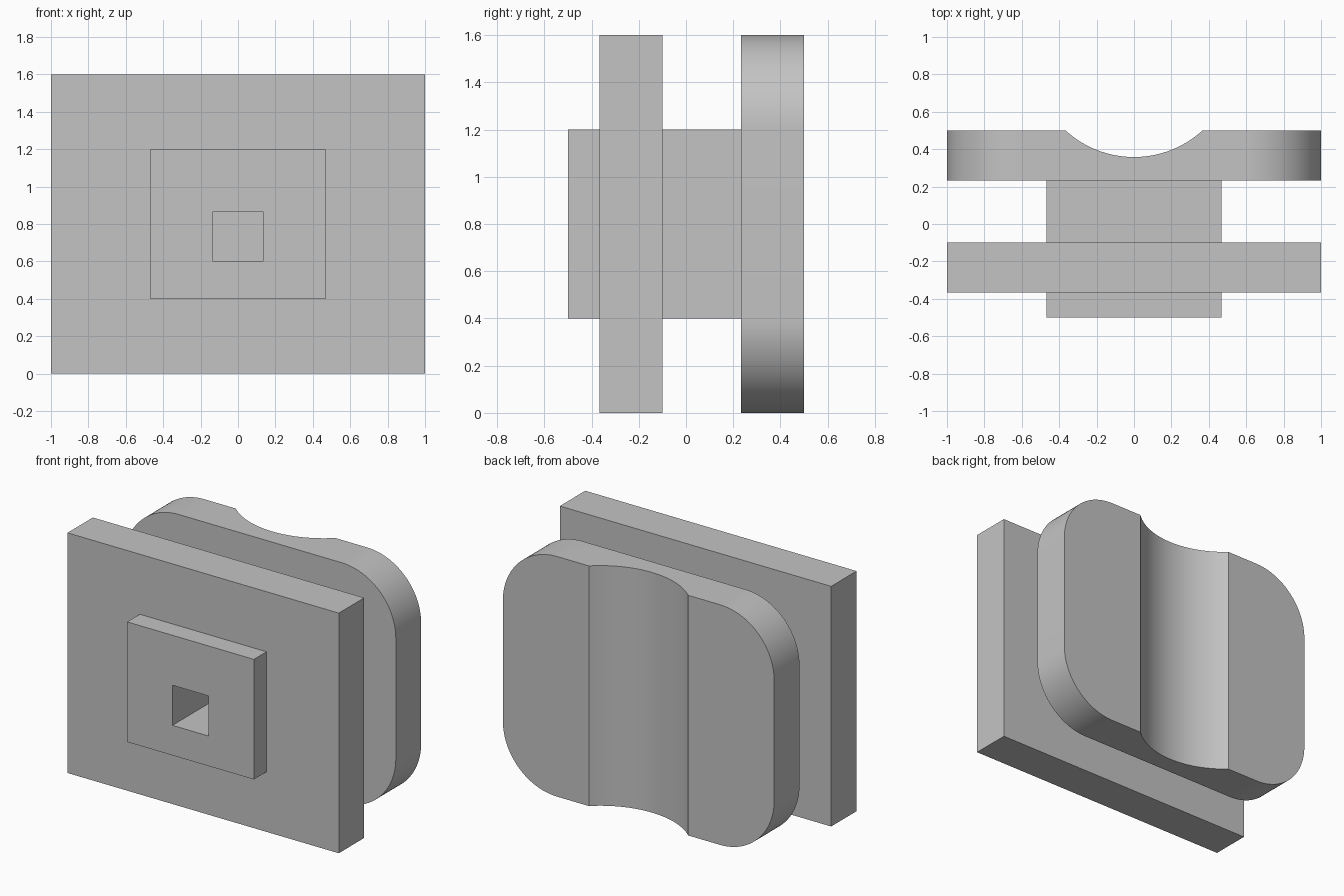
import bpy
import bmesh
import math
from mathutils import Matrix, Vector

cube = bpy.data.objects.get("Cube")
if cube:
    bpy.data.objects.remove(cube, do_unlink=True)

grey = bpy.data.materials.new("light_grey")
grey.use_nodes = True
COLOUR = (0.55, 0.55, 0.55, 1.0)
grey.diffuse_color = COLOUR
grey.node_tree.nodes["Principled BSDF"].inputs["Base Color"].default_value = COLOUR

# Depth stations along y and shared heights
FRONT, PLATE_FRONT, PLATE_BACK, PAD_FRONT, BACK = -0.5, -0.367, -0.1, 0.233, 0.5
HEIGHT = 1.6
MID = HEIGHT / 2


def make_object(name, bm):
    bmesh.ops.recalc_face_normals(bm, faces=bm.faces)
    mesh = bpy.data.meshes.new(name)
    bm.to_mesh(mesh)
    bm.free()
    mesh.materials.append(grey)
    obj = bpy.data.objects.new(name, mesh)
    bpy.context.collection.objects.link(obj)
    return obj


def slab(name, outline, y0, y1):
    """Extrude an (x, z) outline from y0 to y1."""
    bm = bmesh.new()
    face = bm.faces.new([bm.verts.new((x, y0, z)) for x, z in outline])
    grown = bmesh.ops.extrude_face_region(bm, geom=[face])["geom"]
    verts = [v for v in grown if isinstance(v, bmesh.types.BMVert)]
    bmesh.ops.translate(bm, verts=verts, vec=Vector((0, y1 - y0, 0)))
    return make_object(name, bm)


def rectangle(half_width, z0, z1):
    return [(-half_width, z0), (half_width, z0), (half_width, z1), (-half_width, z1)]


def rounded(half_width, height, radius, steps=24):
    points = []
    for corner, (sx, sz) in enumerate([(1, 1), (-1, 1), (-1, -1), (1, -1)]):
        cx = sx * (half_width - radius)
        cz = height / 2 + sz * (height / 2 - radius)
        for i in range(steps + 1):
            a = math.pi / 2 * (corner + i / steps)
            points.append((cx + radius * math.cos(a), cz + radius * math.sin(a)))
    return points


def cut(target, cutter):
    """Apply a boolean difference, then discard the cutter."""
    cutter.hide_render = True
    mod = target.modifiers.new("cut", "BOOLEAN")
    mod.object = cutter
    mod.operation = "DIFFERENCE"
    mod.solver = "EXACT"
    bpy.context.view_layer.objects.active = target
    bpy.ops.object.modifier_apply(modifier=mod.name)
    bpy.data.objects.remove(cutter, do_unlink=True)


# Front plate, open where the stem passes through
stem_outline = rectangle(0.467, 0.4, 1.2)
plate = slab("front_plate", rectangle(1.0, 0, HEIGHT), PLATE_FRONT, PLATE_BACK)
cut(plate, slab("plate_cutter", stem_outline, -1, 1))

# Central stem with a square socket running back to the pad
stem = slab("stem", stem_outline, FRONT, PAD_FRONT)
cut(stem, slab("socket_cutter", rectangle(0.133, 0.6, 0.867), -1, 1))

# Rounded rear pad with an upright round groove
pad = slab("rear_pad", rounded(1.0, HEIGHT, 0.4), PAD_FRONT, BACK)
groove_radius = 0.543
bm = bmesh.new()
bmesh.ops.create_cone(
    bm, cap_ends=True, segments=128, radius1=groove_radius, radius2=groove_radius,
    depth=2, matrix=Matrix.Translation((0, 0.358 + groove_radius, MID)))
cut(pad, make_object("groove_cutter", bm))

# Smooth the curved walls, keep the rims crisp
bpy.ops.object.select_all(action="DESELECT")
pad.select_set(True)
bpy.context.view_layer.objects.active = pad
bpy.ops.object.shade_smooth_by_angle(angle=math.radians(25))
